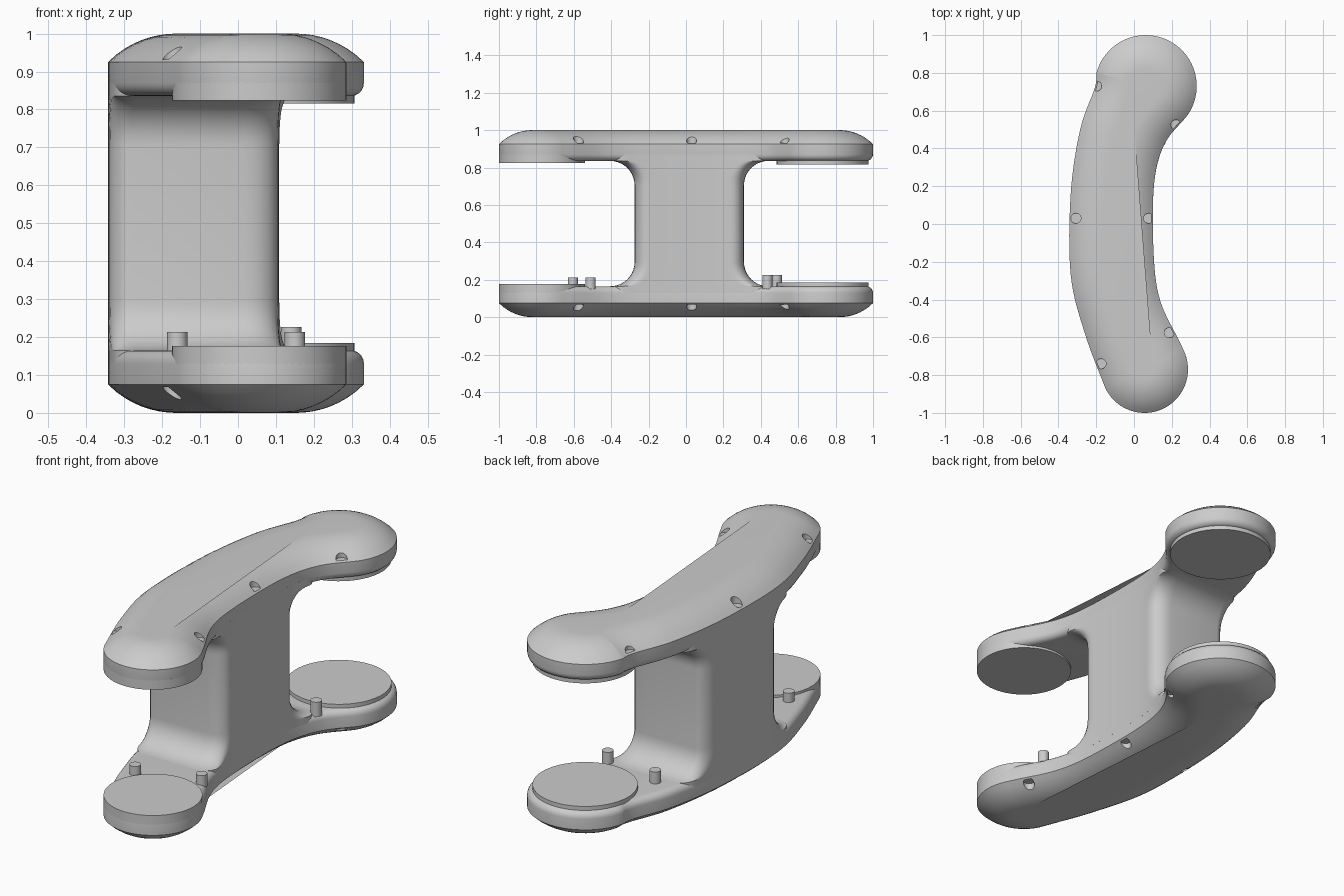
import bpy, bmesh, math
from mathutils import Vector

if "Cube" in bpy.data.objects:
    bpy.data.objects.remove(bpy.data.objects["Cube"])

BACK, BACK_R = (0.062, 0.73), 0.27
FRONT, FRONT_R = (0.056, -0.77), 0.23
LEFT = [(-0.199, 0.80), (-0.208, 0.72), (-0.285, 0.50), (-0.335, 0.16),
        (-0.335, -0.27), (-0.26, -0.58), (-0.153, -0.867)]
RIGHT = [(0.264, -0.67), (0.235, -0.61), (0.14, -0.41), (0.105, -0.18),
         (0.105, 0.20), (0.16, 0.42), (0.283, 0.575)]


def spline(pts, n=8):
    p = [Vector(q) for q in pts]
    p = [2 * p[0] - p[1]] + p + [2 * p[-1] - p[-2]]
    out = []
    for a, b, c, d in zip(p, p[1:], p[2:], p[3:]):
        for k in range(n):
            t = k / n
            out.append(0.5 * (2 * b + (c - a) * t + (2 * a - 5 * b + 4 * c - d) * t * t
                              + (3 * b - a - 3 * c + d) * t ** 3))
    return out + [p[-2]]


def arc(c, r, a0, a1, n=36):
    angs = [math.radians(a0 + (a1 - a0) * k / n) for k in range(n + 1)]
    return [Vector((c[0] + r * math.cos(a), c[1] + r * math.sin(a))) for a in angs]


def x_at(side, y):
    s = sorted(side, key=lambda v: v.y)
    for a, b in zip(s, s[1:]):
        if a.y <= y <= b.y:
            return a.x + (b.x - a.x) * (y - a.y) / max(b.y - a.y, 1e-9)
    return s[0].x if y < s[0].y else s[-1].x


left, right = spline(LEFT), spline(RIGHT)
outline = (right[:-1] + arc(BACK, BACK_R, -35, 165)[:-1] + left[:-1]
           + arc(FRONT, FRONT_R, 205, 385)[:-1])


def inset(pts, d):
    out = []
    for i, p in enumerate(pts):
        t = (pts[(i + 1) % len(pts)] - pts[i - 1]).normalized()
        out.append(p + Vector((-t.y, t.x)) * d)
    return out


def loft(name, rings):
    bm = bmesh.new()
    rows = [[bm.verts.new(v) for v in ring] for ring in rings]
    n = len(rows[0])
    for a, b in zip(rows, rows[1:]):
        for i in range(n):
            j = (i + 1) % n
            bm.faces.new((a[i], a[j], b[j], b[i]))
    bm.faces.new(rows[0][::-1])
    bm.faces.new(rows[-1])
    bmesh.ops.recalc_face_normals(bm, faces=bm.faces)
    me = bpy.data.meshes.new(name)
    bm.to_mesh(me)
    bm.free()
    ob = bpy.data.objects.new(name, me)
    bpy.context.collection.objects.link(ob)
    return ob


def smooth(ob, deg=28):
    bpy.ops.object.select_all(action='DESELECT')
    ob.select_set(True)
    bpy.context.view_layer.objects.active = ob
    bpy.ops.object.shade_smooth_by_angle(angle=math.radians(deg))


def disc(name, c, r, z0, z1, n=48):
    pts = arc(c, r, 0, 360, n)[:-1]
    ob = loft(name, [[(p.x, p.y, z) for p in pts] for z in (z0, z1)])
    smooth(ob)
    return ob


# Plate section: shallow dome, straight wall, rounded inner edge
H, D = 0.075, 0.18
R = (D * D + H * H) / (2 * H)
section = []
for k in range(9):
    u = D * k / 8
    section.append((D - u, R - math.sqrt(R * R - u * u)))
for k in range(6):
    a = math.pi / 2 * k / 5
    section.append((0.035 * (1 - math.cos(a)), 0.13 + 0.035 * math.sin(a)))

NOTCHES = [(-0.198, 0.73), (0.222, 0.525), (-0.308, 0.03), (0.078, 0.03),
           (0.187, -0.575), (-0.175, -0.74)]

for label, flip in (("bottom", lambda z: z), ("top", lambda z: 1 - z)):
    plate = loft(label + "_plate", [[(p.x, p.y, flip(z)) for p in inset(outline, d)]
                                    for d, z in section])
    # Small notches around the domed rim
    cutters = [disc("notch_cutter", c, 0.027, flip(-0.1), flip(0.068), 20) for c in NOTCHES]
    bpy.context.view_layer.objects.active = plate
    for cutter in cutters:
        cutter.hide_render = True
        m = plate.modifiers.new("notch", 'BOOLEAN')
        m.operation, m.solver, m.object = 'DIFFERENCE', 'EXACT', cutter
        bpy.ops.object.modifier_apply(modifier=m.name)
        bpy.data.objects.remove(cutter)
        bpy.context.view_layer.objects.active = plate
    smooth(plate)
    # Raised round pads at both ends
    disc(label + "_front_pad", FRONT, FRONT_R, flip(0.128), flip(0.177), 64)
    disc(label + "_back_pad", BACK, BACK_R - 0.025, flip(0.14), flip(0.184), 64)


# Column with rounded corners, flaring into both plates
def column_ring(z, y0, y1, cy=0.075, cr=0.1, cl=0.05):
    def side(edge, sign, cx):
        pts = []
        steps = [(-1, math.pi / 2 * (1 - k / 6)) for k in range(6)]
        steps += [(0, k / 20) for k in range(21)]
        steps += [(1, math.pi / 2 * (k + 1) / 6) for k in range(6)]
        for end, t in steps:
            if end == 0:
                y, s = y0 + cy + (y1 - y0 - 2 * cy) * t, 0
            else:
                base = y1 - cy if end > 0 else y0 + cy
                y, s = base + end * cy * math.sin(t), 1 - math.cos(t)
            pts.append((x_at(edge, y) - sign * cx * s, y, z))
        return pts
    return side(right, 1, cr) + side(left, -1, cl)[::-1]


F = 0.13
levels = [(0.13, F)]
for k in range(11):
    a = math.pi / 2 * k / 10
    levels.append((0.165 + F * (1 - math.cos(a)), F * (1 - math.sin(a))))
levels += [(1 - z, f) for z, f in levels[::-1]]
smooth(loft("column", [column_ring(z, -0.275 - f, 0.31 + f) for z, f in levels]), 35)

# Locating pegs on the lower plate
for i, (x, y, top) in enumerate([(-0.16, -0.605, 0.213), (0.15, -0.51, 0.213),
                                 (0.14, 0.435, 0.226), (-0.165, 0.485, 0.226)]):
    disc("peg_%d" % (i + 1), (x, y), 0.027, 0.15, top, 24)
